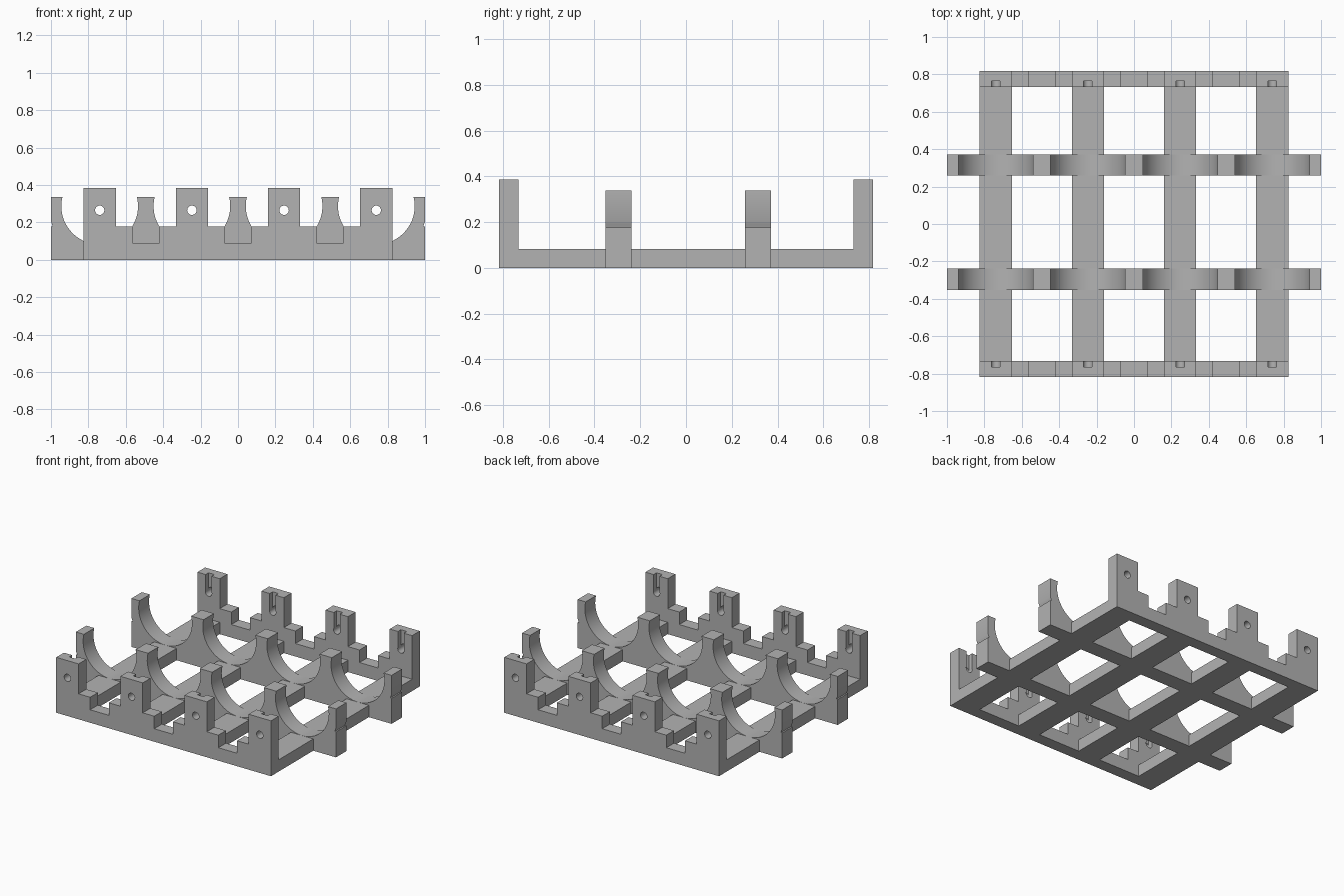
import bpy, bmesh
from math import sin, cos, pi, asin, sqrt, radians

cube = bpy.data.objects.get("Cube")
if cube:
    bpy.data.objects.remove(cube, do_unlink=True)

grey = bpy.data.materials.new("light grey plastic")
grey.use_nodes = True
GREY = (0.45, 0.45, 0.45, 1)
grey.diffuse_color = GREY
grey.node_tree.nodes["Principled BSDF"].inputs["Base Color"].default_value = GREY

PITCH = 0.493
CELLS = [PITCH * (i - 1.5) for i in range(4)]
HALF = 0.086            # half width of a rail or post
EDGE = CELLS[-1] + HALF
RAIL_TOP = 0.082
SHOULDER = 0.177
CELL_R, CELL_Z = 0.205, 0.287
HOLE_R, HOLE_Z = 0.025, 0.265


def prism(name, profiles, y0, y1):
    """Extrude closed x-z outlines from y0 to y1."""
    bm = bmesh.new()
    for pts in profiles:
        face = bm.faces.new([bm.verts.new((x, y0, z)) for x, z in pts])
        out = bmesh.ops.extrude_face_region(bm, geom=[face])
        verts = [g for g in out["geom"] if isinstance(g, bmesh.types.BMVert)]
        bmesh.ops.translate(bm, verts=verts, vec=(0, y1 - y0, 0))
    bmesh.ops.recalc_face_normals(bm, faces=bm.faces)
    mesh = bpy.data.meshes.new(name)
    bm.to_mesh(mesh)
    bm.free()
    mesh.materials.append(grey)
    obj = bpy.data.objects.new(name, mesh)
    bpy.context.collection.objects.link(obj)
    return obj


def arc(x, z, r, a0, a1, n):
    return [(x + r * cos(a0 + (a1 - a0) * i / n),
             z + r * sin(a0 + (a1 - a0) * i / n)) for i in range(n + 1)]


def select(obj):
    bpy.ops.object.select_all(action="DESELECT")
    obj.select_set(True)
    bpy.context.view_layer.objects.active = obj


def cut(obj, cutter):
    select(obj)
    mod = obj.modifiers.new("cut", "BOOLEAN")
    mod.object = cutter
    mod.operation = "DIFFERENCE"
    mod.solver = "EXACT"
    bpy.ops.object.modifier_apply(modifier=mod.name)
    bpy.data.objects.remove(cutter, do_unlink=True)


def smooth(obj):
    select(obj)
    bpy.ops.object.shade_smooth_by_angle(angle=radians(30))


# Floor rails, one under each cell
for i, c in enumerate(CELLS):
    prism(f"floor_rail_{i + 1}",
          [[(c - HALF, 0), (c + HALF, 0), (c + HALF, RAIL_TOP), (c - HALF, RAIL_TOP)]],
          -0.74, 0.74)

# End walls: tall posts, low shoulders and a notch between neighbouring cells
wall = [(EDGE, 0), (-EDGE, 0)]
for i, c in enumerate(CELLS):
    wall += [(c - HALF, 0.385), (c + HALF, 0.385)]
    if i < 3:
        m = c + PITCH / 2
        wall += [(c + HALF, SHOULDER), (m - 0.072, SHOULDER), (m - 0.072, 0.09),
                 (m + 0.072, 0.09), (m + 0.072, SHOULDER), (m + PITCH / 2 - HALF, SHOULDER)]

for name, side in (("front_wall", -1), ("back_wall", 1)):
    obj = prism(name, [wall], side * 0.733, side * 0.817)
    # Contact holes through the posts
    holes = [arc(c, HOLE_Z, HOLE_R, 0, 2 * pi * 23 / 24, 23) for c in CELLS]
    cut(obj, prism("hole_cutter", holes, side * 0.6, side * 0.9))
    # Wire slots on the inner faces, open at the top
    w = HOLE_R - 0.002
    slots = [arc(c, HOLE_Z, w, pi, 2 * pi, 12) + [(c + w, 0.45), (c - w, 0.45)]
             for c in CELLS]
    cut(obj, prism("slot_cutter", slots, side * 0.6, side * 0.765))
    smooth(obj)

# Cradles: round saddles between horn-shaped pillars, small lip on each end
TOP = 0.337
a = asin((TOP - CELL_Z) / CELL_R)
cradle = [(1, 0), (-1, 0), (-1, SHOULDER), (-0.99, SHOULDER), (-0.994, 0.19),
          (-1, 0.203), (-1, TOP)]
for c in CELLS:
    cradle += arc(c, CELL_Z, CELL_R, pi - a, 2 * pi + a, 40)
cradle += [(1, TOP), (1, 0.203), (0.994, 0.19), (0.99, SHOULDER), (1, SHOULDER)]
for name, y in (("front_cradle", -0.295), ("back_cradle", 0.315)):
    smooth(prism(name, [cradle], y - 0.057, y + 0.057))
